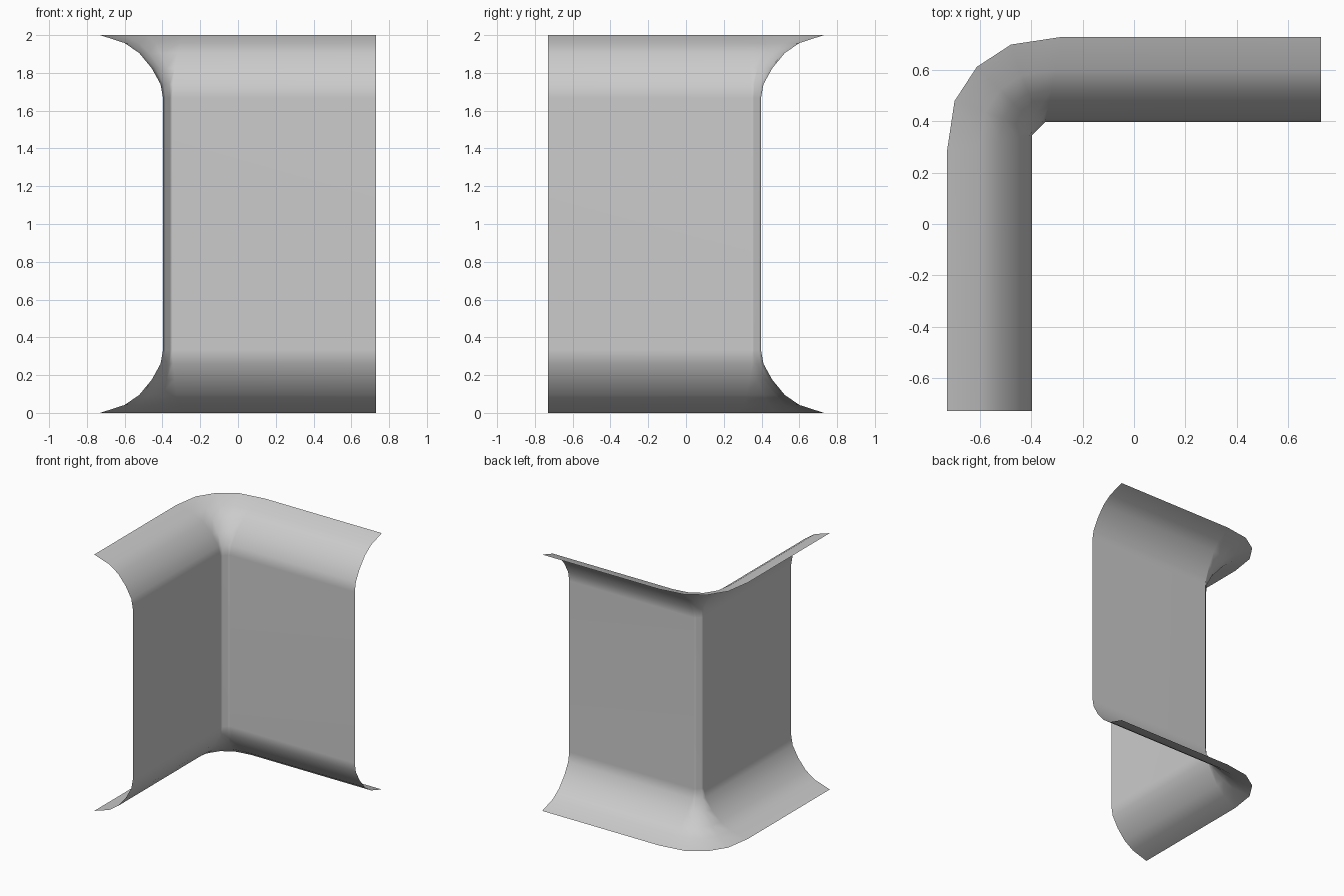
import bpy, bmesh

if "Cube" in bpy.data.objects:
    bpy.data.objects.remove(bpy.data.objects["Cube"])

END = 0.73
# Lower half of the vertical profile: (distance from centre, height)
flare = [(0.73, 0.0), (0.60, 0.042), (0.523, 0.095),
         (0.457, 0.175), (0.41, 0.26), (0.397, 0.333)]
profile = flare + [(d, 2 - z) for d, z in reversed(flare)]
# Unit corner curve: (inset from left side, inset from back side)
corner = [(0, 1), (0.067, 0.556), (0.26, 0.26), (0.556, 0.067), (1, 0)]


def plan_row(d):
    """L-shaped path whose corner widens from a small chamfer to a round."""
    t = (d - 0.397) / (0.73 - 0.397)
    cut = 0.05 + 0.40 * t
    pts = [(-d, -END)]
    for i, (u, v) in enumerate(corner):
        k = min(1, t * 3)
        u = u * k + (i / 4) * (1 - k)
        v = v * k + (1 - i / 4) * (1 - k)
        pts.append((-d + cut * u, d - cut * v))
    pts.append((END, d))
    return pts


# Single-sided corner wall with flared top and bottom
bm = bmesh.new()
rows = [[bm.verts.new((x, y, z)) for x, y in plan_row(d)] for d, z in profile]
for low, high in zip(rows, rows[1:]):
    for i in range(len(low) - 1):
        bm.faces.new((low[i], low[i + 1], high[i + 1], high[i])).smooth = True
mesh = bpy.data.meshes.new("flared_corner_wall")
bm.to_mesh(mesh)
bm.free()
wall = bpy.data.objects.new("flared_corner_wall", mesh)
bpy.context.collection.objects.link(wall)

# Keep the large panels flat while the bends stay smooth
wn = wall.modifiers.new("flat_panels", 'WEIGHTED_NORMAL')
wn.weight = 50
